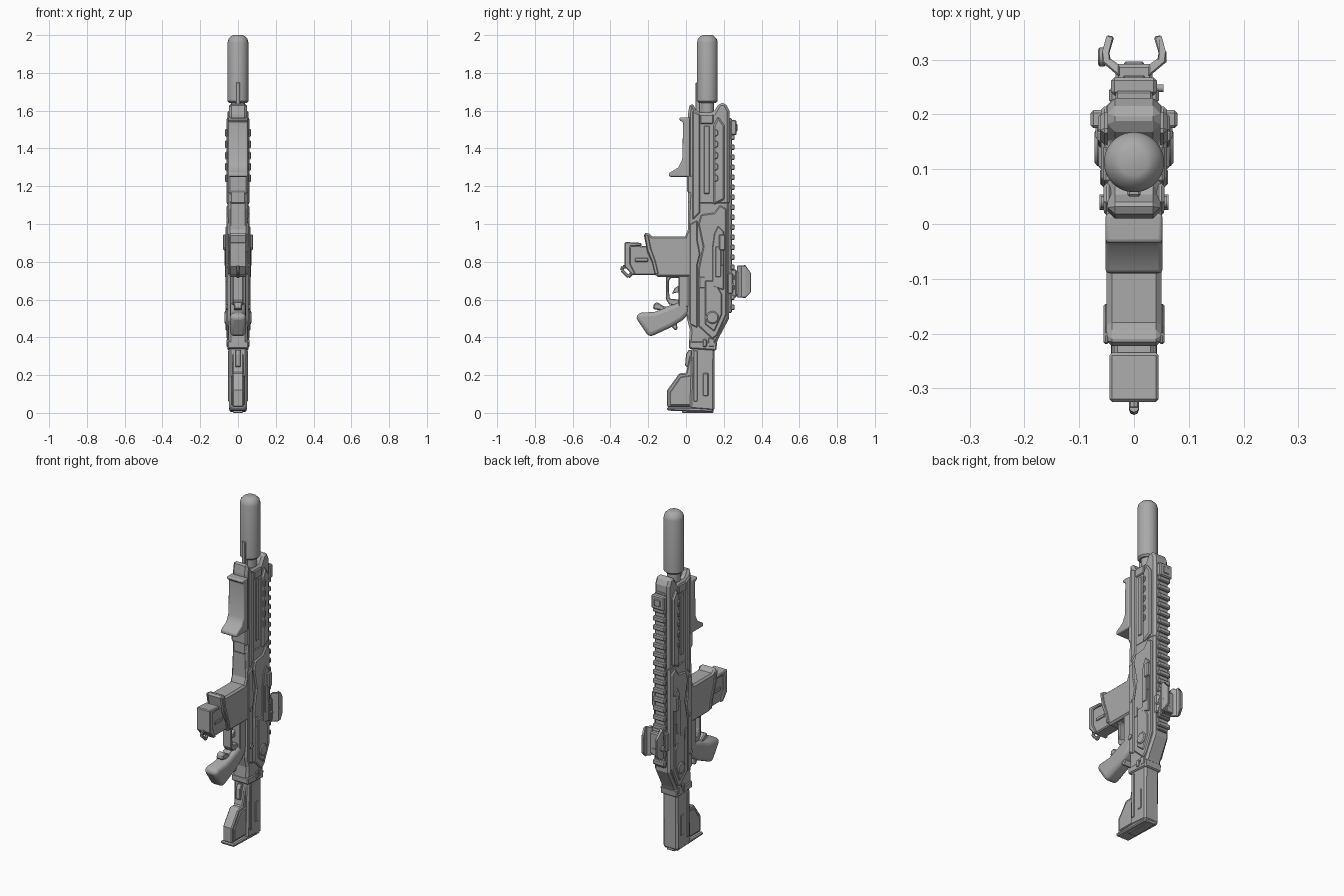
import bpy
import bmesh
import math
from mathutils import Vector, Matrix

default_cube = bpy.data.objects.get("Cube")
if default_cube:
    bpy.data.objects.remove(default_cube, do_unlink=True)

# One plain grey for the whole model
grey = bpy.data.materials.new("plain grey")
grey.use_nodes = True
grey.diffuse_color = (.4, .4, .4, 1)
grey.node_tree.nodes["Principled BSDF"].inputs["Base Color"].default_value = grey.diffuse_color


def finish(name, bm, smooth=False):
    """Turn a bmesh into a named object with the grey material."""
    bmesh.ops.recalc_face_normals(bm, faces=bm.faces[:])
    mesh = bpy.data.meshes.new(name)
    bm.to_mesh(mesh)
    bm.free()
    mesh.materials.append(grey)
    obj = bpy.data.objects.new(name, mesh)
    bpy.context.scene.collection.objects.link(obj)
    if smooth:
        bpy.ops.object.select_all(action='DESELECT')
        bpy.context.view_layer.objects.active = obj
        obj.select_set(True)
        bpy.ops.object.shade_smooth_by_angle(angle=math.radians(40))
    return obj


def add_bevel(obj, width, segments=1):
    if width:
        bevel = obj.modifiers.new("edge bevel", 'BEVEL')
        bevel.width = width
        bevel.segments = segments
        bevel.limit_method = 'ANGLE'
        bevel.angle_limit = math.radians(50)


def slab(name, profile, inner, outer, bevel=0, segments=1):
    """Extrude a (y, z) profile from x = inner to x = outer."""
    bm = bmesh.new()
    face = bm.faces.new([bm.verts.new((inner, y, z)) for y, z in profile])
    moved = bmesh.ops.extrude_face_region(bm, geom=[face])["geom"]
    verts = [item for item in moved if isinstance(item, bmesh.types.BMVert)]
    bmesh.ops.translate(bm, verts=verts, vec=(outer - inner, 0, 0))
    obj = finish(name, bm, segments > 1)
    add_bevel(obj, bevel, segments)
    return obj


def core(name, profile, half, bevel=0, segments=1):
    return slab(name, profile, -half, half, bevel, segments)


def sides(name, profile, inner, outer, bevel=0):
    for side, sign in (("left", 1), ("right", -1)):
        slab(side + "_" + name, profile, sign * inner, sign * outer, bevel)


def rect(front, back, low, high):
    return [(front, low), (back, low), (back, high), (front, high)]


def lathe(name, start, axis, rings, steps=32):
    """Stack (distance, radius) rings along an axis and cap both ends."""
    bm = bmesh.new()
    turn = Vector(axis).to_track_quat('Z', 'Y').to_matrix().to_4x4()
    place = Matrix.Translation(start) @ turn
    loops = []
    for distance, radius in rings:
        loop = []
        for i in range(steps):
            a = math.tau * i / steps
            loop.append(bm.verts.new(place @ Vector((radius * math.cos(a), radius * math.sin(a), distance))))
        loops.append(loop)
    for low, high in zip(loops, loops[1:]):
        for i in range(steps):
            j = (i + 1) % steps
            bm.faces.new((low[i], low[j], high[j], high[i]))
    bm.faces.new(loops[0])
    bm.faces.new(loops[-1])
    return finish(name, bm, True)


# Suppressor, muzzle and front gas plug
bore = .113
lathe("suppressor", (0, bore, 1.64), (0, 0, 1),
      [(0, .045), (.01, .055), (.32, .055), (.34, .05), (.355, .035), (.36, .025)], 40)
lathe("muzzle", (0, bore, 1.5), (0, 0, 1), [(0, .036), (.16, .036)])
core("gas_plug", rect(.05, .075, 1.56, 1.75), .012, .004)

# Handguard with its notched front end
core("handguard", [(.01, 1.1), (.23, 1.1), (.23, 1.6), (.21, 1.64), (.175, 1.64), (.145, 1.59),
                   (.06, 1.59), (.04, 1.63), (.02, 1.64), (.01, 1.58)], .048, .016)
sides("handguard_lower_strip", [(.035, 1.02), (.075, 1.06), (.075, 1.58), (.035, 1.6)], .04, .056, .006)
sides("handguard_upper_panel", [(.145, 1.1), (.205, 1.13), (.205, 1.52), (.17, 1.57), (.145, 1.52)], .04, .062, .008)
sides("handguard_end_plate", [(.075, 1.53), (.145, 1.53), (.145, 1.58), (.075, 1.58)], .04, .056, .005)
sides("handguard_inner_rib", rect(.095, .125, 1.16, 1.52), .04, .053, .003)
for i in range(5):
    z = 1.22 + i * .06
    sides("vent_bump_" + str(i), [(.15, z), (.17, z + .01), (.17, z + .035), (.15, z + .045)], .055, .068, .004)

# Front grip hung on the handguard
core("front_grip", [(.02, 1.25), (-.09, 1.25), (-.09, 1.27), (-.04, 1.3), (-.02, 1.34), (-.015, 1.54),
                    (-.035, 1.55), (-.035, 1.565), (.02, 1.565)], .052, .012, 3)

# Lower fore-end that curves into the magazine well
core("lower_fore_end", [(.06, .9), (-.01, .92), (.01, .97), (.018, 1.16), (.005, 1.17), (.005, 1.26), (.06, 1.26)], .05, .008)

# Main receiver
core("receiver", [(.005, .5), (.02, .44), (.015, .35), (.15, .34), (.17, .39), (.228, .5),
                  (.228, 1.12), (.012, 1.12)], .05, .012)
sides("receiver_lower_plate", [(.02, .47), (.06, .45), (.06, .78), (.075, .84), (.06, .92), (.06, 1.02),
                               (.02, 1.0)], .04, .056, .005)
sides("receiver_upper_plate", [(.065, .46), (.14, .39), (.165, .41), (.215, .52), (.215, 1.08), (.18, 1.1),
                               (.15, 1.06), (.08, 1.05), (.065, 1.0), (.09, .88), (.065, .76)], .04, .06, .006)
sides("cheek_panel", [(.1, .47), (.15, .43), (.19, .52), (.19, .63), (.15, .7), (.1, .7)], .05, .065, .005)
sides("port_frame", [(.14, .67), (.2, .65), (.2, .96), (.17, .99), (.15, .95), (.14, .88)], .05, .066, .004)
sides("port_cover", rect(.155, .185, .72, .88), .06, .07, .003)
sides("charging_handle", rect(.175, .208, .86, .945), .055, .079, .005)
sides("handle_stem", rect(.185, .2, .78, .87), .055, .072, .003)
sides("bolt_release", rect(.07, .1, .66, .72), .05, .062, .003)
sides("rear_catch", rect(.09, .11, .35, .39), .04, .06, .003)
sides("rear_hinge", [(.12, .35), (.15, .35), (.15, .39), (.12, .4)], .04, .057, .003)
for sign, side in ((1, "left"), (-1, "right")):
    lathe(side + "_pivot_disc", (sign * .05, .14, .505), (sign, 0, 0), [(0, .034), (.017, .034), (.022, .028)], 20)
    lathe(side + "_selector", (sign * .045, .04, .56), (sign, 0, 0), [(0, .014), (.018, .014)], 12)
    lathe(side + "_take_down_pin", (sign * .045, .04, .78), (sign, 0, 0), [(0, .011), (.015, .011)], 12)

# Top rail with teeth
core("rail_base", rect(.22, .243, .53, 1.56), .034, .004)
for i in range(19):
    z = .545 + i * .053
    core("rail_tooth_" + str(i), rect(.235, .258, z, z + .028), .04, .005)
core("folded_front_sight", rect(.235, .268, 1.47, 1.55), .042, .006)
core("folded_sight_blade", rect(.26, .272, 1.49, 1.53), .02, .003)

# Magazine well and magazine
core("magazine_well", [(.03, .72), (-.16, .72), (-.17, .78), (-.205, .85), (-.225, .95), (-.2, .955), (-.18, .935), (.03, .935)],
     .05, .01)
sides("well_lip", [(-.165, .735), (-.18, .8), (-.205, .86), (-.22, .945), (-.2, .945), (-.185, .87), (-.16, .8),
                   (-.145, .735)], .045, .056, .004)
core("magazine", [(-.15, .73), (-.285, .73), (-.32, .77), (-.32, .89), (-.15, .88)], .036, .006)
core("magazine_floor_plate", [(-.285, .73), (-.325, .775), (-.325, .905), (-.235, .9), (-.235, .885), (-.295, .88),
                              (-.295, .79), (-.265, .73)], .045, .005)
sides("magazine_rib", rect(-.27, -.2, .8, .82), .03, .041, .003)

# Pull loop under the magazine
pull_loop = [(-.3, .77), (-.335, .775), (-.34, .755), (-.305, .72), (-.285, .74)]
for i, (a, b) in enumerate(zip(pull_loop, pull_loop[1:])):
    step = Vector(b) - Vector(a)
    lathe("pull_loop_" + str(i), (0, *a), (0, *step), [(0, .009), (step.length, .009)], 8)

# Trigger guard and trigger
core("trigger_guard", [(.01, .73), (-.105, .73), (-.105, .6), (-.09, .575), (.01, .55), (.01, .58), (-.04, .6),
                       (-.085, .605), (-.09, .64), (-.09, .7), (-.08, .715), (.01, .715)], .028, .004)
core("trigger_housing", rect(-.04, .03, .56, .73), .042, .005)
core("trigger", [(-.03, .68), (-.06, .66), (-.075, .63), (-.06, .635), (-.03, .64)], .01, .002)

# Pistol grip with rounded sides
core("pistol_grip", [(.02, .53), (-.02, .49), (-.075, .455), (-.195, .4), (-.27, .51), (-.24, .53), (-.165, .535), (-.1, .56),
                     (-.03, .59), (.02, .59)], .042, .022, 3)
core("grip_beavertail", [(-.12, .54), (-.175, .55), (-.17, .58), (-.15, .585), (-.11, .56), (-.03, .59), (-.04, .54)], .022, .006)
core("grip_back_spur", [(-.09, .47), (-.055, .435), (-.045, .445), (-.05, .49), (-.01, .51), (-.03, .53)], .025, .005)

# Shoulder stock
core("stock_tube", [(.02, .02), (.15, .01), (.152, .35), (.03, .35)], .048, .01)
core("stock_toe", [(.04, .03), (-.1, .03), (-.1, .12), (-.035, .21), (.0, .21), (.02, .3), (.04, .33)], .03, .006)
sides("stock_toe_panel", [(.03, .04), (-.085, .04), (-.085, .11), (-.03, .19), (.03, .2)], .02, .036, .004)
core("butt_plate", [(-.1, .03), (-.1, .012), (.14, .004), (.15, .03)], .044, .006)
core("butt_foot", rect(-.02, .145, 0, .02), .026, .003)
core("stock_collar", [(.015, .34), (.16, .33), (.165, .375), (.015, .38)], .055, .006)
sides("stock_side_strip", [(.04, .06), (.06, .06), (.06, .33), (.04, .33)], .04, .053, .003)
sides("stock_slot_rim", rect(.09, .118, .09, .21), .044, .052, .003)
core("stock_latch", [(.03, .23), (-.005, .25), (.0, .31), (.015, .335), (.03, .33)], .014, .003)

# Open reflex sight: mount, two curved arms and a knob on each side
core("sight_mount", rect(.235, .268, .61, .76), .036, .006)
core("sight_foot", rect(.22, .25, .63, .74), .046, .006)
core("sight_floor", [(.262, .62), (.292, .62), (.292, .75), (.262, .75)], .034, .006)
for sign, side in ((1, "left"), (-1, "right")):
    outline = [(.026, .268), (.058, .295), (.058, .315), (.05, .345), (.036, .342), (.045, .312), (.043, .302), (.026, .29)]
    bm = bmesh.new()
    low = [bm.verts.new((sign * x, y, .61 if y < .33 else .64)) for x, y in outline]
    high = [bm.verts.new((sign * x, y, .78 if y < .33 else .74)) for x, y in outline]
    bm.faces.new(low)
    bm.faces.new(high)
    for i in range(len(low)):
        j = (i + 1) % len(low)
        bm.faces.new((low[i], low[j], high[j], high[i]))
    add_bevel(finish(side + "_sight_arm", bm), .003)
lathe("sight_dial", (-.05, .305, .68), (-1, 0, 0), [(0, .012), (.004, .017), (.013, .017), (.016, .013)], 16)
lathe("sight_screw", (.05, .305, .68), (1, 0, 0), [(0, .01), (.009, .01)], 12)
lathe("mount_screw", (.03, .248, .68), (1, 0, 0), [(0, .007), (.024, .007)], 12)
core("rear_emitter", rect(.285, .297, .62, .66), .018, .003)
